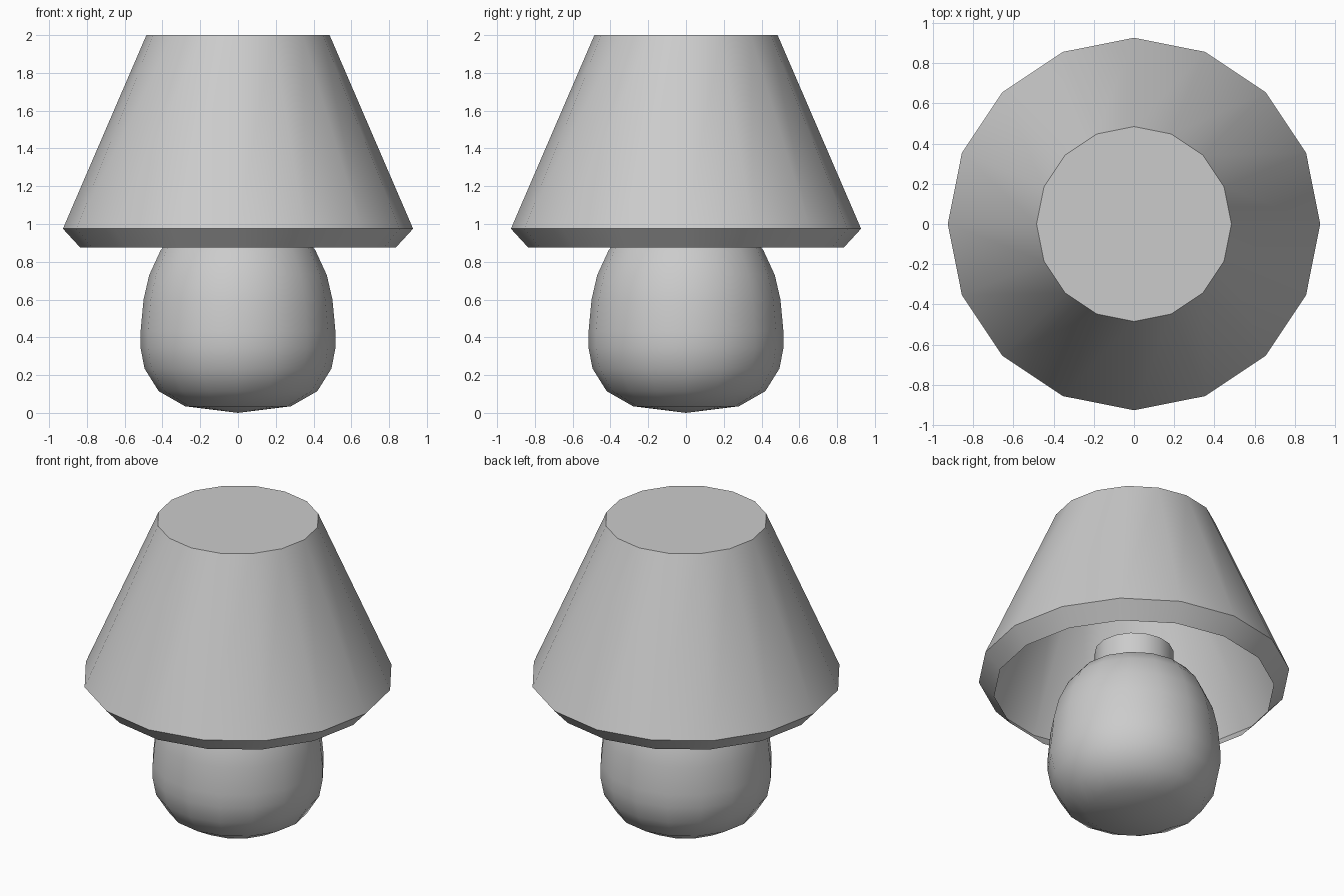
import bpy, bmesh, math

if "Cube" in bpy.data.objects:
    bpy.data.objects.remove(bpy.data.objects["Cube"])

SIDES = 16


def lathe(name, profile):
    """Spin a (radius, z) profile round the z axis; radius 0 gives a pole."""
    bm = bmesh.new()
    rings = []
    for r, z in profile:
        if r == 0:
            rings.append([bm.verts.new((0, 0, z))] * SIDES)
        else:
            rings.append([bm.verts.new((r * math.cos(2 * math.pi * i / SIDES),
                                        r * math.sin(2 * math.pi * i / SIDES), z))
                          for i in range(SIDES)])
    for a, b in zip(rings, rings[1:]):
        for i in range(SIDES):
            j = (i + 1) % SIDES
            corners = list(dict.fromkeys((a[i], a[j], b[j], b[i])))
            bm.faces.new(corners)
    mesh = bpy.data.meshes.new(name)
    bm.to_mesh(mesh)
    bm.free()
    obj = bpy.data.objects.new(name, mesh)
    bpy.context.collection.objects.link(obj)
    bpy.ops.object.select_all(action='DESELECT')
    obj.select_set(True)
    bpy.context.view_layer.objects.active = obj
    bpy.ops.object.shade_smooth_by_angle(angle=math.radians(35))
    return obj


# Rounded body standing on the ground
lathe("lamp_body", [(0, 0), (0.28, 0.035), (0.42, 0.115), (0.495, 0.235),
                    (0.516, 0.345), (0.516, 0.43), (0.50, 0.60), (0.47, 0.73),
                    (0.41, 0.86), (0.345, 0.94), (0.235, 0.99)])

# Neck rising inside the shade
lathe("neck", [(0.235, 0.99), (0.235, 1.135), (0, 1.135)])

# Hollow shade: turned-in lip, sloping wall, closed top
lathe("shade", [(0.835, 0.875), (0.927, 0.975), (0.485, 2.0), (0, 2.0)])
